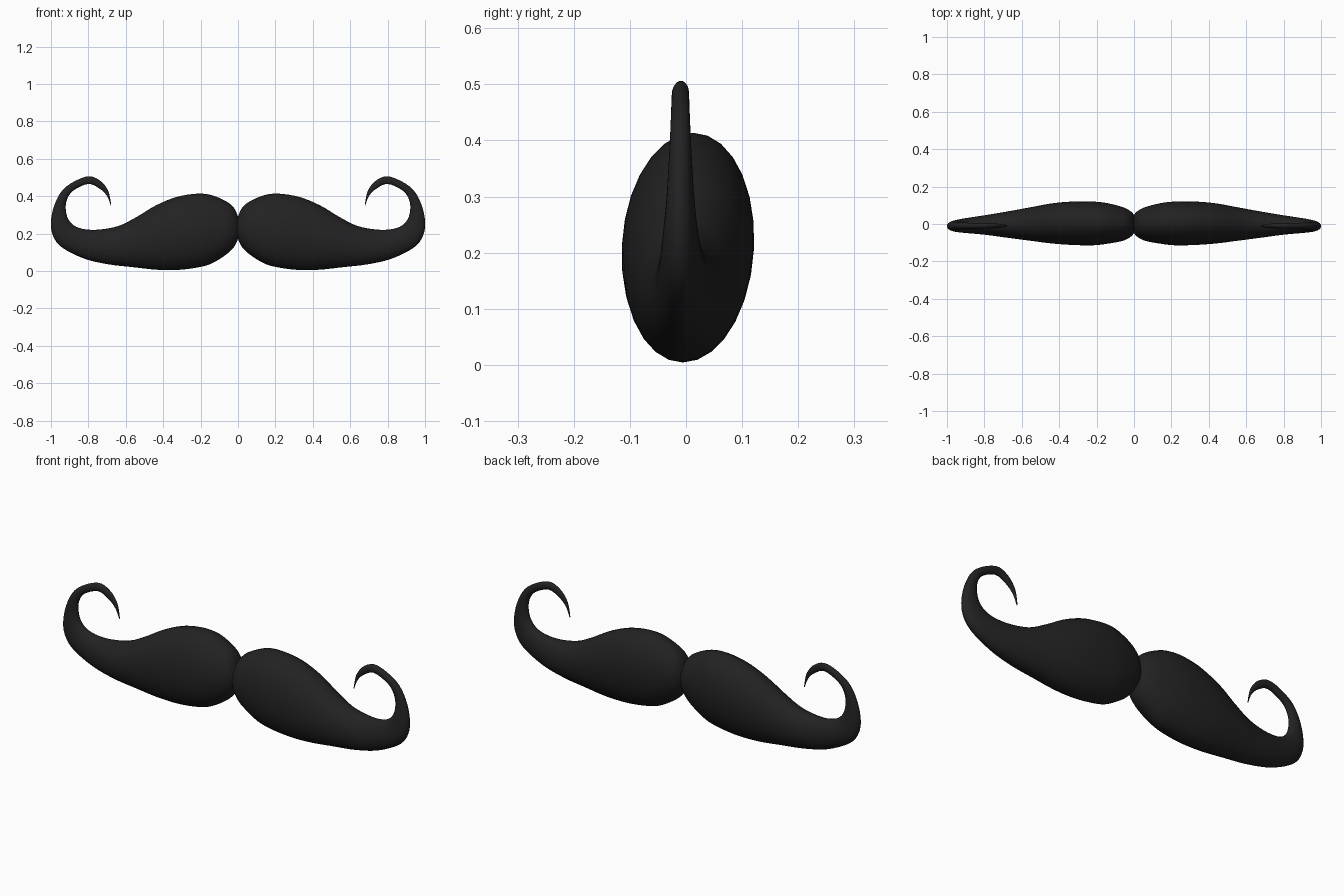
import bpy, bmesh, math
from mathutils import Vector

default_cube = bpy.data.objects.get("Cube")
if default_cube:
    bpy.data.objects.remove(default_cube, do_unlink=True)

SIDES = 28
STEPS = 4
LEAN = 0.05

# Stations from the middle to the curled tip:
# upper x, upper z, lower x, lower z, half depth, depth centre
STATIONS = [
    (0, .29, 0, .17, .05, 0),
    (.02, .335, .02, .13, .07, 0),
    (.06, .37, .06, .09, .09, 0),
    (.14, .405, .14, .04, .108, .003),
    (.22, .413, .22, .018, .117, .003),
    (.33, .395, .33, .005, .116, .004),
    (.44, .35, .44, .007, .107, .003),
    (.54, .29, .56, .02, .09, 0),
    (.64, .24, .69, .035, .072, -.003),
    (.76, .22, .82, .065, .053, -.005),
    (.85, .23, .94, .125, .04, -.008),
    (.90, .265, .99, .19, .032, -.01),
    (.92, .32, 1, .27, .025, -.01),
    (.915, .38, .975, .37, .02, -.01),
    (.88, .43, .92, .45, .017, -.01),
    (.80, .465, .81, .505, .015, -.01),
    (.74, .44, .74, .485, .012, -.01),
    (.70, .40, .695, .43, .008, -.01),
    (.68, .35, .678, .355, .003, -.01),
]


def smooth_stations(rows):
    """Pass a Catmull-Rom spline through every column of the stations."""
    rows = [Vector(r) for r in rows]
    result = []
    last = len(rows) - 1
    for i in range(last):
        a, b = rows[max(i - 1, 0)], rows[i]
        c, d = rows[i + 1], rows[min(i + 2, last)]
        for step in range(STEPS):
            t = step / STEPS
            result.append(b + (c - a) * (t / 2)
                          + (a * 2 - b * 5 + c * 4 - d) * (t * t / 2)
                          + (b * 3 - a - c * 3 + d) * (t ** 3 / 2))
    result.append(rows[-1])
    return result


def add_ring(bm, row):
    """Add an oval section spanning the upper and lower outline."""
    upper = Vector((row[0], row[5], row[1]))
    lower = Vector((row[2], row[5], row[3]))
    middle = (upper + lower) / 2
    reach = (upper - lower) / 2
    ring = []
    for k in range(SIDES):
        angle = math.tau * k / SIDES
        point = middle + reach * math.cos(angle)
        point.y += row[4] * math.sin(angle) + LEAN * reach.z * math.cos(angle)
        ring.append(bm.verts.new(point))
    return ring


# One whisker, swept from the middle to the curl
bm = bmesh.new()
rings = [add_ring(bm, row) for row in smooth_stations(STATIONS)]
for near, far in zip(rings, rings[1:]):
    for k in range(SIDES):
        n = (k + 1) % SIDES
        bm.faces.new((near[k], near[n], far[n], far[k]))
tip = bm.faces.new(rings[-1])
bmesh.ops.recalc_face_normals(bm, faces=bm.faces)
if tip.normal.z > 0:
    bmesh.ops.reverse_faces(bm, faces=bm.faces)

mesh = bpy.data.meshes.new("moustache")
bm.to_mesh(mesh)
bm.free()
moustache = bpy.data.objects.new("moustache", mesh)
bpy.context.collection.objects.link(moustache)

# Black hair colour
black = bpy.data.materials.new("soft black")
black.use_nodes = True
colour = (.016, .016, .016, 1)
black.diffuse_color = colour
black.node_tree.nodes["Principled BSDF"].inputs["Base Color"].default_value = colour
mesh.materials.append(black)

bpy.ops.object.select_all(action="DESELECT")
moustache.select_set(True)
bpy.context.view_layer.objects.active = moustache
bpy.ops.object.shade_smooth_by_angle(angle=math.radians(40))

# Opposite whisker, joined at the pinched middle
mirror = moustache.modifiers.new("other whisker", "MIRROR")
mirror.use_clip = True
mirror.merge_threshold = .001
